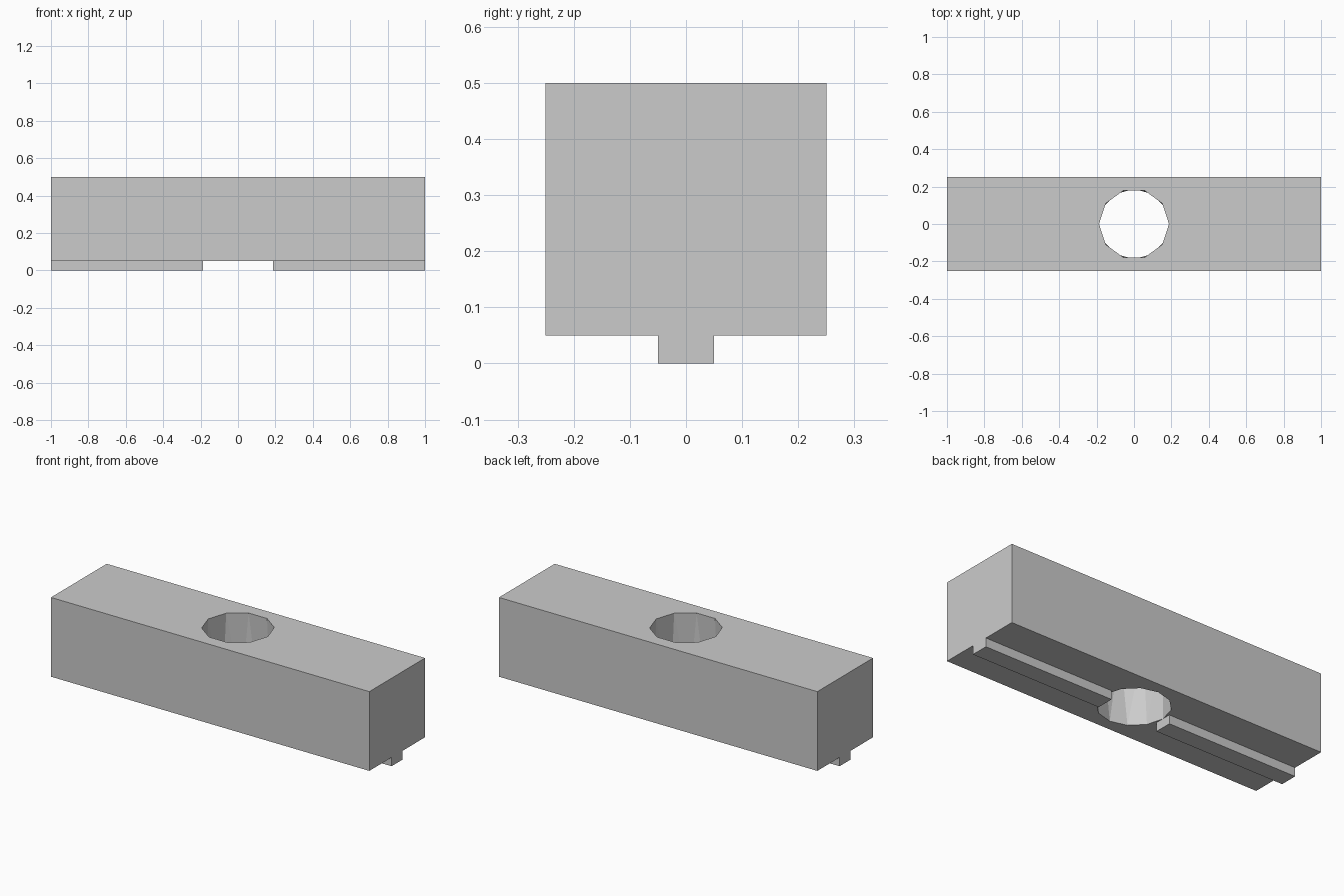
import bpy
import bmesh
from math import cos, sin, tau

cube = bpy.data.objects.get("Cube")
if cube:
    bpy.data.objects.remove(cube, do_unlink=True)

# One plain grey for everything
grey = bpy.data.materials.new("light_grey")
grey.use_nodes = True
colour = (0.6, 0.6, 0.6, 1)
grey.diffuse_color = colour
grey.node_tree.nodes["Principled BSDF"].inputs["Base Color"].default_value = colour

HALF_LENGTH, HALF_WIDTH = 1.0, 0.25
BASE, TOP = 0.05, 0.5
HOLE = 0.187


def finish(bm, name):
    bmesh.ops.recalc_face_normals(bm, faces=bm.faces)
    mesh = bpy.data.meshes.new(name)
    bm.to_mesh(mesh)
    bm.free()
    mesh.materials.append(grey)
    obj = bpy.data.objects.new(name, mesh)
    bpy.context.collection.objects.link(obj)


def loop(bm, points, z):
    verts = [bm.verts.new((x, y, z)) for x, y in points]
    return [bm.edges.new((v, verts[i - 1])) for i, v in enumerate(verts)]


def ring(sides):
    return [(HOLE * cos(tau * i / sides), HOLE * sin(tau * i / sides)) for i in range(sides)]


# Main block: two pierced ends joined by outer walls and a tapering faceted bore
bm = bmesh.new()
corners = [(sx * HALF_LENGTH, sy * HALF_WIDTH) for sx, sy in ((-1, -1), (1, -1), (1, 1), (-1, 1))]
outer_low, outer_high = loop(bm, corners, BASE), loop(bm, corners, TOP)
bore_low, bore_high = loop(bm, ring(12), BASE), loop(bm, ring(10), TOP)
for outer, bore, direction in ((outer_low, bore_low, -1), (outer_high, bore_high, 1)):
    bmesh.ops.triangle_fill(bm, edges=outer + bore, use_beauty=True, normal=(0, 0, direction))
bmesh.ops.bridge_loops(bm, edges=outer_low + outer_high)
bmesh.ops.bridge_loops(bm, edges=bore_low + bore_high)
finish(bm, "drilled_block")

# Square-ended guide rails under the block, one each side of the bore
for side, name in ((1, "left_rail"), (-1, "right_rail")):
    bm = bmesh.new()
    bmesh.ops.create_cube(bm, size=1)
    bmesh.ops.scale(bm, vec=(HALF_LENGTH - HOLE, 0.1, BASE), verts=bm.verts)
    bmesh.ops.translate(bm, vec=(side * (HALF_LENGTH + HOLE) / 2, 0, BASE / 2), verts=bm.verts)
    finish(bm, name)
